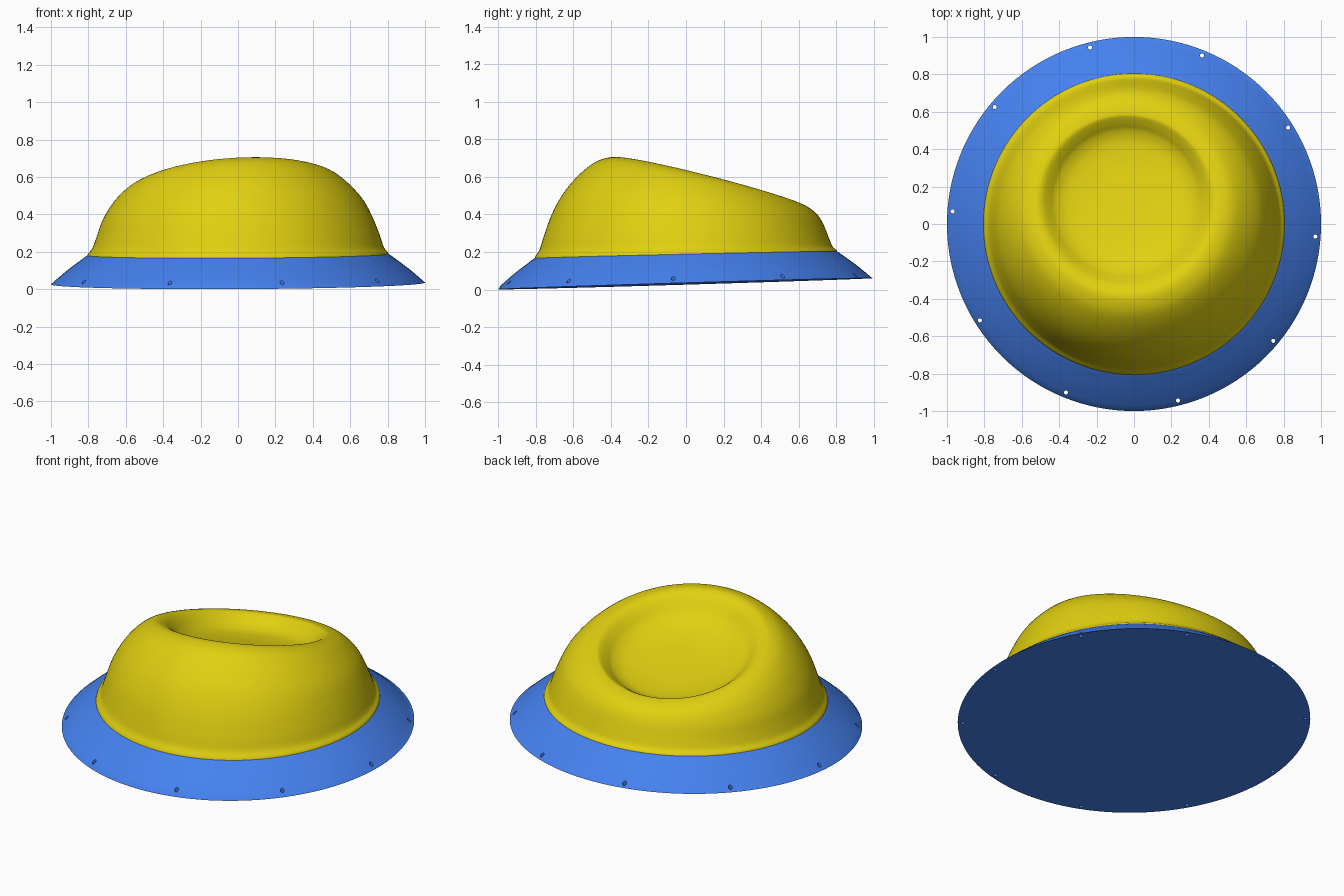
import bpy
import bmesh
from math import sin, cos, pi, radians
from mathutils import Matrix

if "Cube" in bpy.data.objects:
    bpy.data.objects.remove(bpy.data.objects["Cube"])

SEG = 128


def material(name, color):
    m = bpy.data.materials.new(name)
    m.diffuse_color = color
    m.use_nodes = True
    m.node_tree.nodes["Principled BSDF"].inputs["Base Color"].default_value = m.diffuse_color
    return m


def make_object(name, bm, mat=None):
    bmesh.ops.recalc_face_normals(bm, faces=bm.faces)
    me = bpy.data.meshes.new(name)
    bm.to_mesh(me)
    bm.free()
    ob = bpy.data.objects.new(name, me)
    bpy.context.collection.objects.link(ob)
    if mat:
        me.materials.append(mat)
    return ob


def smooth(ob, angle=35):
    bpy.ops.object.select_all(action='DESELECT')
    ob.select_set(True)
    bpy.context.view_layer.objects.active = ob
    bpy.ops.object.shade_smooth_by_angle(angle=radians(angle))


def catmull(points, steps):
    """Smooth curve through points of any dimension."""
    p = [points[0]] + points + [points[-1]]
    out = []
    for i in range(1, len(p) - 2):
        for s in range(steps):
            t = s / steps
            out.append([0.5 * (2 * b + (c - a) * t + (2 * a - 5 * b + 4 * c - d) * t * t
                               + (3 * b - a - 3 * c + d) * t ** 3)
                        for a, b, c, d in zip(p[i - 1], p[i], p[i + 1], p[i + 2])])
    out.append(points[-1])
    return out


def loft(rings):
    """Stack tilted rings: radius, centre x, centre y, height, slope x, slope y."""
    bm = bmesh.new()
    loops = []
    for r, cx, cy, z, sx, sy in rings:
        loop = []
        for i in range(SEG):
            dx, dy = r * cos(2 * pi * i / SEG), r * sin(2 * pi * i / SEG)
            loop.append(bm.verts.new((cx + dx, cy + dy, z + sx * dx + sy * dy)))
        loops.append(loop)
    for a, b in zip(loops, loops[1:]):
        for i in range(SEG):
            j = (i + 1) % SEG
            bm.faces.new((a[i], a[j], b[j], b[i]))
    bm.faces.new(loops[0][::-1])
    bm.faces.new(loops[-1])
    return bm


blue = material("blue", (0.06, 0.22, 0.87, 1))
yellow = material("yellow", (0.75, 0.63, 0.005, 1))

# Tilted flared skirt with a flat underside
skirt_profile = [(1.0, 0.031), (0.95, 0.075), (0.90, 0.116), (0.85, 0.153), (0.80, 0.188), (0.76, 0.20)]
skirt = make_object("base_skirt", loft([(r, 0, 0, z, 0.005, 0.03 if r > 0.99 else 0.022)
                                        for r, z in catmull(skirt_profile, 3)]), blue)
smooth(skirt)

# Ten small vertical holes around the skirt edge
bm = bmesh.new()
for k in range(10):
    a = radians(-4 + 36 * k)
    bmesh.ops.create_cone(bm, cap_ends=True, segments=16, radius1=0.011, radius2=0.011, depth=0.6,
                          matrix=Matrix.Translation((0.972 * cos(a), 0.972 * sin(a), 0.05)))
cutter = make_object("hole_cutter", bm)
cutter.hide_render = True
cutter.hide_set(True)
cut = skirt.modifiers.new("holes", 'BOOLEAN')
cut.operation = 'DIFFERENCE'
cut.solver = 'EXACT'
cut.object = cutter

# Dome walls up to the slanted rim: front y, z, back y, z, centre x, slope x
walls = [(-0.81, 0.145, 0.81, 0.17, 0, 0.005), (-0.803, 0.176, 0.803, 0.207, 0, 0.005),
         (-0.78, 0.212, 0.78, 0.23, 0, 0.005), (-0.757, 0.285, 0.757, 0.285, 0, 0.01),
         (-0.715, 0.40, 0.735, 0.34, -0.005, 0.02), (-0.655, 0.51, 0.715, 0.378, -0.01, 0.035),
         (-0.58, 0.60, 0.69, 0.408, -0.02, 0.05), (-0.50, 0.667, 0.66, 0.430, -0.03, 0.065),
         (-0.44, 0.694, 0.63, 0.444, -0.035, 0.07), (-0.38, 0.70, 0.59, 0.453, -0.04, 0.07)]
rings = [((yb - yf) / 2, cx, (yf + yb) / 2, (zf + zb) / 2, sx, (zb - zf) / (yb - yf))
         for yf, zf, yb, zb, cx, sx in walls]

# Bowl-shaped dent inside the rim: radius, height at the centre line
dent = [(0.45, 0.562), (0.415, 0.533), (0.38, 0.502), (0.32, 0.473), (0.22, 0.455), (0.11, 0.448), (0.004, 0.446)]
rings += [(r, -0.04, 0.12, z, 0.07, -0.25) for r, z in dent]
dome = make_object("dented_dome", loft(catmull(rings, 4)), yellow)
smooth(dome, 60)
